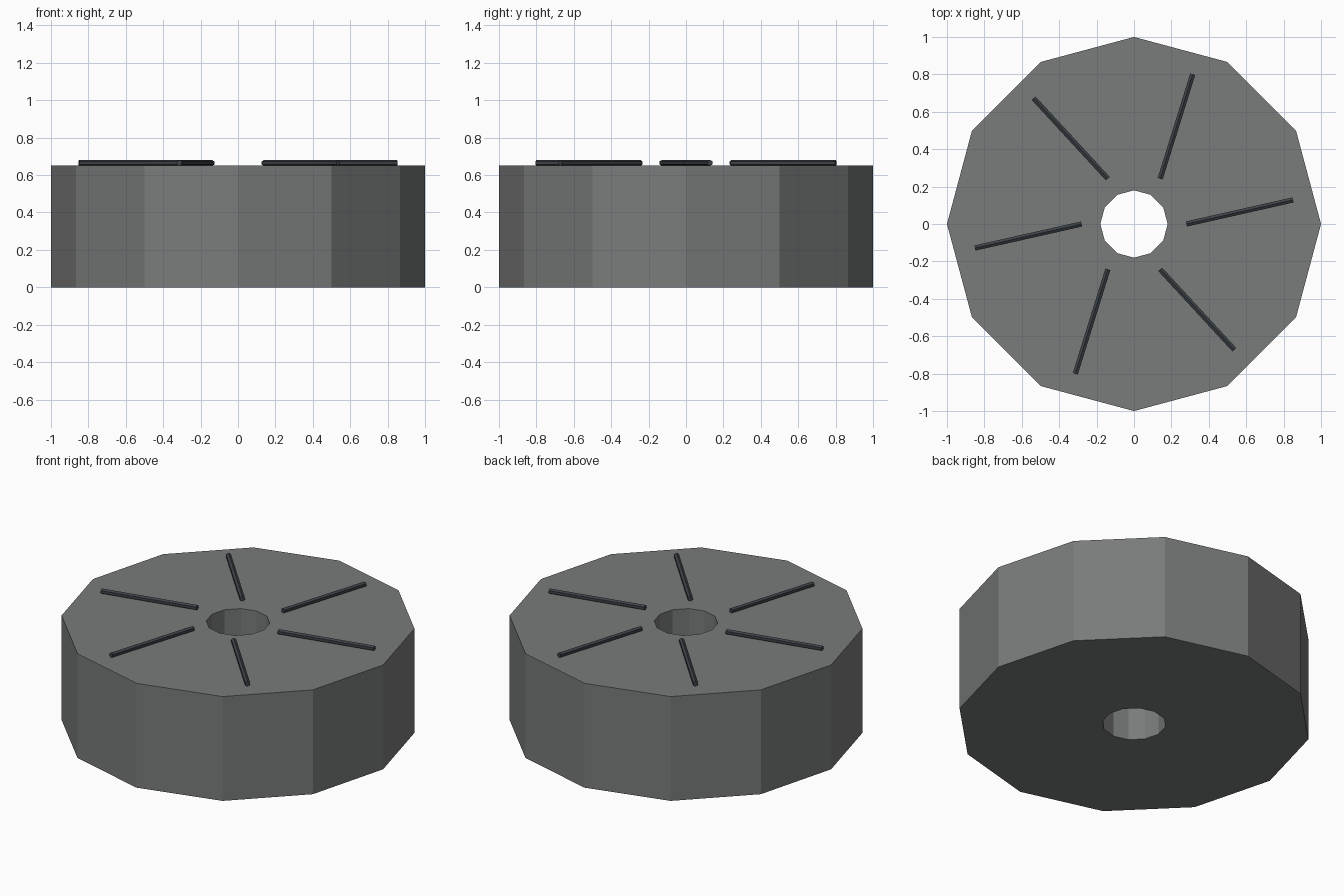
import bpy, bmesh
from math import sin, cos, tau
from mathutils import Vector

if "Cube" in bpy.data.objects:
    bpy.data.objects.remove(bpy.data.objects["Cube"])

SIDES, HEIGHT = 12, 0.65


def make_material(name, color):
    mat = bpy.data.materials.new(name)
    mat.diffuse_color = (*color, 1)
    mat.use_nodes = True
    mat.node_tree.nodes["Principled BSDF"].inputs["Base Color"].default_value = mat.diffuse_color
    return mat


def make_object(name, bm, mat):
    bmesh.ops.recalc_face_normals(bm, faces=bm.faces)
    mesh = bpy.data.meshes.new(name)
    bm.to_mesh(mesh)
    bm.free()
    mesh.materials.append(mat)
    obj = bpy.data.objects.new(name, mesh)
    bpy.context.collection.objects.link(obj)
    return obj


stone = make_material("stone", (0.19, 0.2, 0.195))
dark = make_material("dark_stone", (0.045, 0.055, 0.065))

# Round stone with a through hole: a rectangular section swept round the axis
bm = bmesh.new()
section = [(0.18, 0), (1, 0), (1, HEIGHT), (0.18, HEIGHT)]
rings = [[bm.verts.new((r * cos(tau * i / SIDES), r * sin(tau * i / SIDES), z))
          for i in range(SIDES)] for r, z in section]
for k in range(4):
    a, b = rings[k], rings[(k + 1) % 4]
    for i in range(SIDES):
        j = (i + 1) % SIDES
        bm.faces.new((a[i], a[j], b[j], b[i]))
make_object("millstone", bm, stone)

# Slanted six-sided ribs on the top face
for n in range(6):
    turn = tau * n / 6
    z = HEIGHT + 0.015
    start = Vector((0.28 * cos(turn), 0.28 * sin(turn), z))
    end = Vector((0.86 * cos(turn + 0.15), 0.86 * sin(turn + 0.15), z))
    bm = bmesh.new()
    bmesh.ops.create_cone(bm, cap_ends=True, segments=6, radius1=0.016,
                          radius2=0.016, depth=(end - start).length)
    rib = make_object(f"rib_{n + 1}", bm, dark)
    rib.location = (start + end) / 2
    rib.rotation_euler = (end - start).to_track_quat('Z', 'Y').to_euler()
